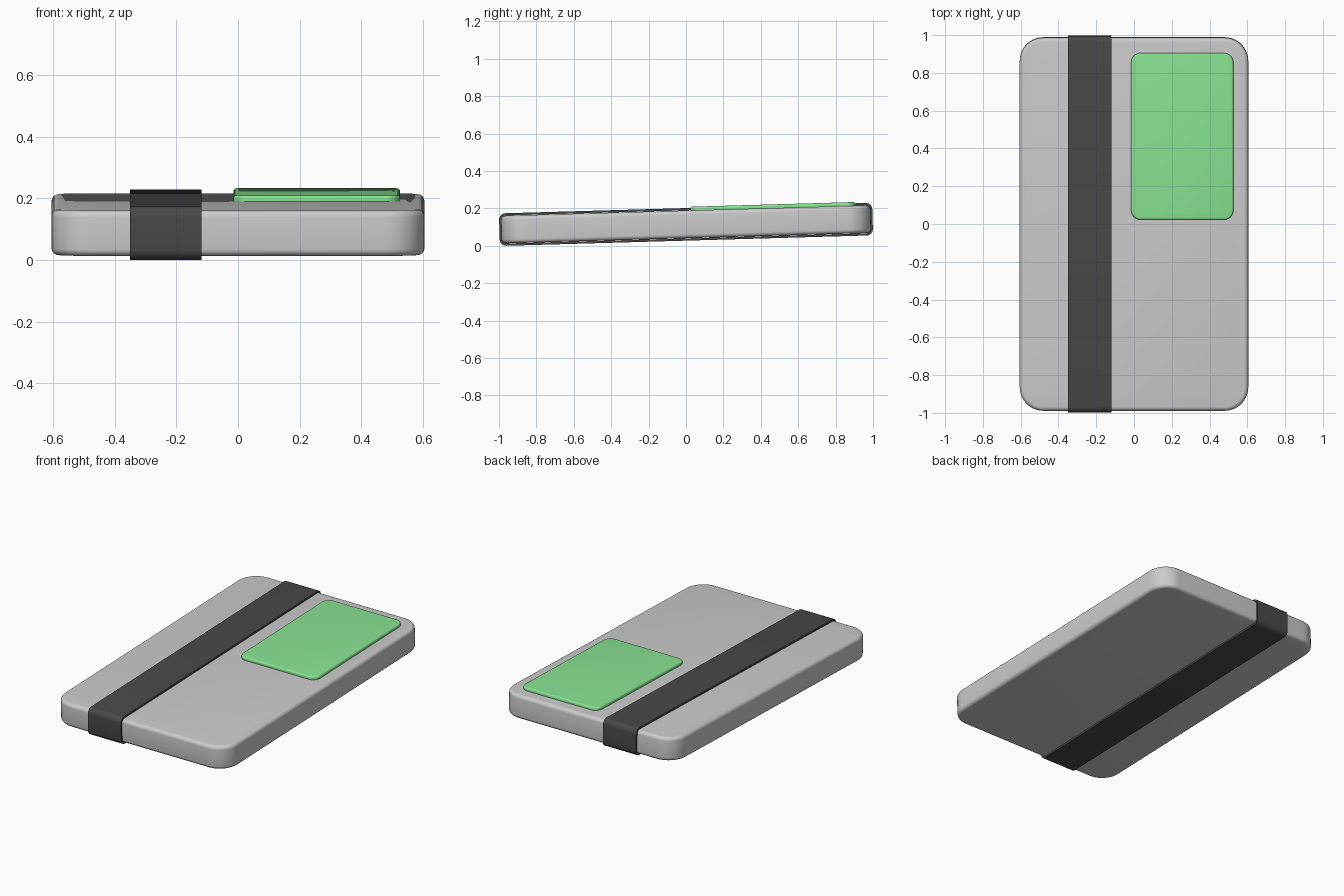
import bpy, bmesh, math
from mathutils import Matrix

if "Cube" in bpy.data.objects:
    bpy.data.objects.remove(bpy.data.objects["Cube"])

# Whole model leans slightly back: rotate about x, then lift
TILT = Matrix.Translation((0, 0, 0.1145)) @ Matrix.Rotation(0.0285, 4, 'X')


def finish(name, bm, color=None):
    bmesh.ops.recalc_face_normals(bm, faces=bm.faces)
    mesh = bpy.data.meshes.new(name)
    bm.to_mesh(mesh)
    bm.free()
    ob = bpy.data.objects.new(name, mesh)
    bpy.context.collection.objects.link(ob)
    ob.matrix_world = TILT
    if color:
        mat = bpy.data.materials.new(name + "_colour")
        mat.diffuse_color = (*color, 1)
        mat.use_nodes = True
        mat.node_tree.nodes["Principled BSDF"].inputs["Base Color"].default_value = mat.diffuse_color
        mesh.materials.append(mat)
    bpy.context.view_layer.objects.active = ob
    ob.select_set(True)
    bpy.ops.object.shade_smooth_by_angle(angle=math.radians(35))
    ob.select_set(False)
    return ob


def rounded_rect(x0, x1, y0, y1, r, n):
    """Points of a rectangle with rounded corners, counter-clockwise."""
    pts = []
    corners = [(x1 - r, y1 - r), (x0 + r, y1 - r), (x0 + r, y0 + r), (x1 - r, y0 + r)]
    for k, (cx, cy) in enumerate(corners):
        for i in range(n + 1):
            a = math.pi / 2 * (k + i / n)
            pts.append((cx + r * math.cos(a), cy + r * math.sin(a)))
    return pts


def slab(name, x0, x1, y0, y1, z0, z1, corner, edge, color=None, steps=5):
    """Rounded plate: stacked outlines, inset along quarter circles at both rims."""
    levels = []
    for i in range(steps + 1):
        a = math.pi / 2 * i / steps
        levels.append((z0 + edge * (1 - math.sin(a)), edge * (1 - math.cos(a))))
    levels = levels[::-1] + [(z0 + z1 - z, d) for z, d in levels]
    levels.sort()
    bm = bmesh.new()
    rings = [[bm.verts.new((x, y, z)) for x, y in
              rounded_rect(x0 + d, x1 - d, y0 + d, y1 - d, corner - d, 10)]
             for z, d in levels]
    for a, b in zip(rings, rings[1:]):
        for i in range(len(a)):
            j = (i + 1) % len(a)
            bm.faces.new((a[i], a[j], b[j], b[i]))
    bm.faces.new(rings[0][::-1])
    bm.faces.new(rings[-1])
    return finish(name, bm, color)


def strap(name, x0, x1, half_y, half_z, thick, r, color):
    """Closed band around the body in the yz plane."""
    t = thick
    outer = rounded_rect(-half_y, half_y, -half_z, half_z, r, 6)
    inner = rounded_rect(-half_y + t, half_y - t, -half_z + t, half_z - t, r - t, 6)
    bm = bmesh.new()
    loops = [[bm.verts.new((x, y, z)) for y, z in pts]
             for x, pts in ((x0, outer), (x1, outer), (x1, inner), (x0, inner))]
    for k in range(4):
        a, b = loops[k], loops[(k + 1) % 4]
        for i in range(len(a)):
            j = (i + 1) % len(a)
            bm.faces.new((a[i], a[j], b[j], b[i]))
    return finish(name, bm, color)


# Main body, raised label panel, elastic strap
slab("notebook_body", -0.605, 0.605, -0.988, 0.988, -0.074, 0.074, 0.125, 0.022)
slab("label_panel", -0.015, 0.526, 0.025, 0.908, 0.066, 0.0935, 0.05, 0.01,
     (0.25, 0.78, 0.29))
strap("elastic_strap", -0.35, -0.118, 0.998, 0.087, 0.012, 0.034, (0.065, 0.065, 0.065))
